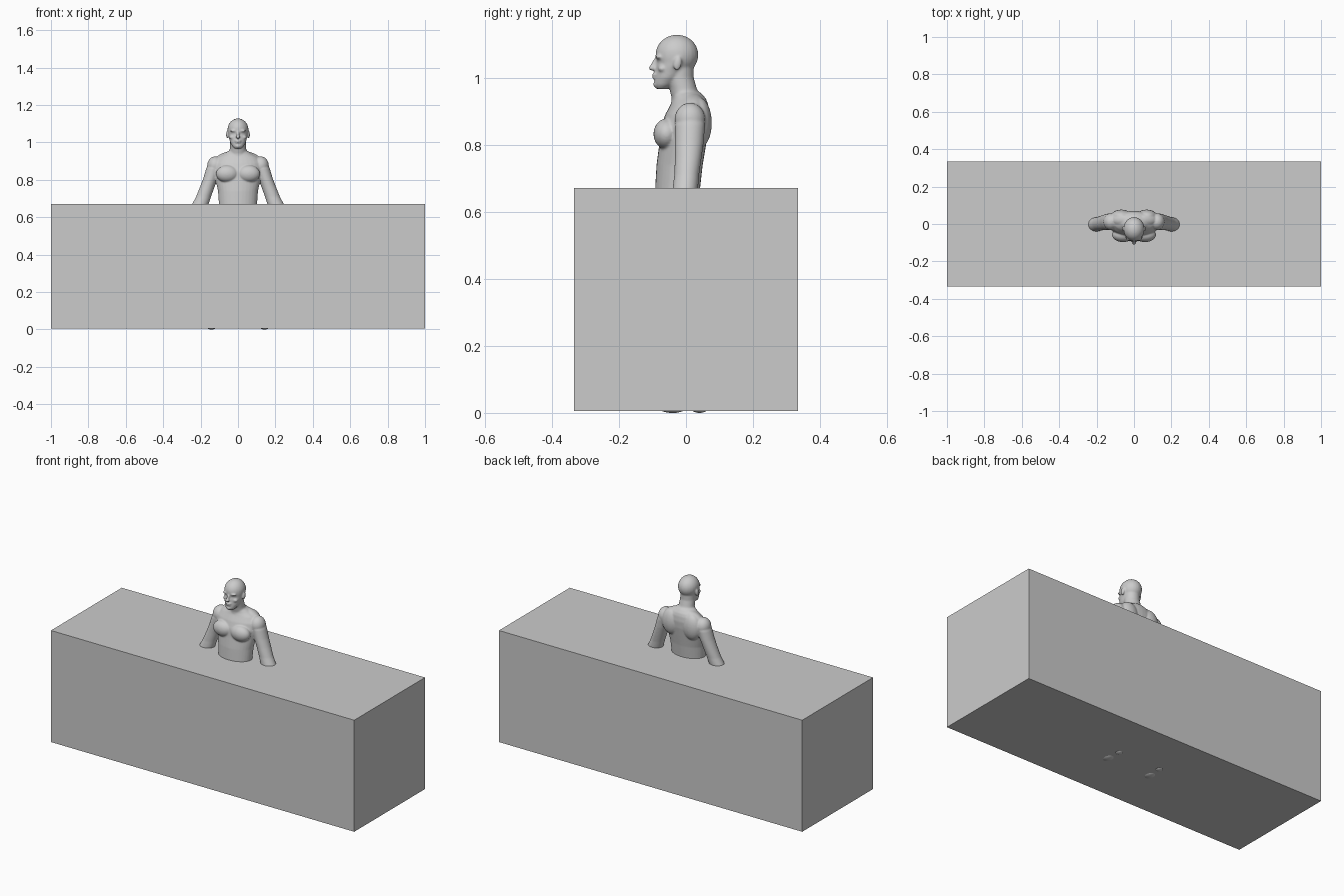
import bpy, bmesh
from math import cos, sin, pi
from mathutils import Matrix, Vector


def finish(name, bm):
    bmesh.ops.recalc_face_normals(bm, faces=bm.faces)
    mesh = bpy.data.meshes.new(name)
    bm.to_mesh(mesh)
    bm.free()
    obj = bpy.data.objects.new(name, mesh)
    bpy.context.collection.objects.link(obj)
    return obj


def loft(bm, rings, n=32):
    """Closed tube through horizontal ellipses (x, y, z, rx, ry)."""
    loops = [[bm.verts.new((x + rx * cos(2 * pi * i / n), y + ry * sin(2 * pi * i / n), z))
              for i in range(n)] for x, y, z, rx, ry in rings]
    for a, b in zip(loops, loops[1:]):
        for i in range(n):
            j = (i + 1) % n
            bm.faces.new((a[i], a[j], b[j], b[i]))
    bm.faces.new(loops[0][::-1])
    bm.faces.new(loops[-1])


def profile(bm, rows):
    """Centred loft from rows of (z, half width, front y, back y)."""
    loft(bm, [(0, (f + b) / 2, z, w, (b - f) / 2) for z, w, f, b in rows])


def blob(bm, c, r, tilt=0, axis='X'):
    m = Matrix.Translation(Vector(c)) @ Matrix.Rotation(tilt, 4, axis) @ Matrix.Diagonal((*r, 1))
    bmesh.ops.create_uvsphere(bm, u_segments=24, v_segments=16, radius=1, matrix=m)


# Block around the lower body
bm = bmesh.new()
bmesh.ops.create_cube(bm, size=1, matrix=Matrix.Translation((0, 0, 0.3385))
                      @ Matrix.Diagonal((2, 0.667, 0.665, 1)))
finish("block", bm)

bm = bmesh.new()

# Torso and neck
profile(bm, [(0.46, 0.09, -0.07, 0.06), (0.54, 0.118, -0.085, 0.075), (0.61, 0.107, -0.092, 0.05),
             (0.67, 0.102, -0.092, 0.042), (0.74, 0.107, -0.088, 0.050), (0.80, 0.120, -0.080, 0.060),
             (0.85, 0.130, -0.076, 0.068), (0.89, 0.128, -0.062, 0.070), (0.92, 0.108, -0.046, 0.066),
             (0.937, 0.078, -0.040, 0.060), (0.955, 0.050, -0.040, 0.045)])
profile(bm, [(0.90, 0.055, -0.045, 0.065), (0.94, 0.050, -0.043, 0.050), (0.965, 0.044, -0.049, 0.033),
             (1.00, 0.042, -0.060, 0.023), (1.04, 0.042, -0.060, 0.023)])

# Skull and face
blob(bm, (0, -0.027, 1.068), (0.056, 0.064, 0.060))
profile(bm, [(0.966, 0.018, -0.088, -0.055), (0.978, 0.030, -0.095, -0.035), (1.00, 0.042, -0.093, -0.012),
             (1.03, 0.050, -0.090, 0.012), (1.045, 0.053, -0.086, 0.02), (1.06, 0.055, -0.090, 0.028),
             (1.085, 0.054, -0.085, 0.028)])
blob(bm, (0, -0.095, 1.042), (0.007, 0.008, 0.022), -0.45)     # nose bridge
blob(bm, (0, -0.100, 1.029), (0.012, 0.012, 0.008))            # nose tip
blob(bm, (0, -0.092, 1.009), (0.018, 0.010, 0.005))            # upper lip
blob(bm, (0, -0.091, 1.000), (0.016, 0.010, 0.005))            # lower lip
blob(bm, (0, -0.086, 0.980), (0.016, 0.012, 0.011))            # chin

for s in (-1, 1):
    # Brow, cheek and ear
    blob(bm, (s * 0.022, -0.080, 1.062), (0.020, 0.011, 0.007))
    blob(bm, (s * 0.030, -0.070, 1.027), (0.016, 0.014, 0.011))
    blob(bm, (s * 0.057, -0.025, 1.042), (0.007, 0.012, 0.021), -0.2)
    # Chest, shoulder blades, trapezius
    blob(bm, (s * 0.058, -0.058, 0.832), (0.060, 0.039, 0.046))
    blob(bm, (s * 0.068, 0.040, 0.865), (0.056, 0.037, 0.075))
    blob(bm, (s * 0.068, 0.022, 0.925), (0.058, 0.030, 0.021), s * 0.35, 'Y')
    # Shoulder and arm
    blob(bm, (s * 0.122, 0.012, 0.875), (0.043, 0.046, 0.050))
    loft(bm, [(s * x, y, z, rx, ry) for x, y, z, rx, ry in (
        (0.118, 0.015, 0.89, 0.038, 0.038), (0.130, 0.012, 0.86, 0.040, 0.045),
        (0.146, 0.010, 0.81, 0.039, 0.043), (0.163, 0.007, 0.765, 0.039, 0.040),
        (0.184, 0.002, 0.71, 0.040, 0.037), (0.201, -0.002, 0.67, 0.044, 0.038),
        (0.225, -0.012, 0.61, 0.036, 0.034), (0.25, -0.025, 0.53, 0.025, 0.024),
        (0.265, -0.03, 0.46, 0.02, 0.035), (0.27, -0.03, 0.41, 0.012, 0.025))])
    # Leg and foot
    loft(bm, [(s * x, y, z, rx, ry) for x, y, z, rx, ry in (
        (0.062, 0, 0.54, 0.058, 0.075), (0.072, -0.005, 0.46, 0.062, 0.075),
        (0.095, -0.005, 0.33, 0.046, 0.055), (0.110, 0.005, 0.28, 0.040, 0.045),
        (0.122, 0.015, 0.20, 0.038, 0.046), (0.135, 0.025, 0.08, 0.022, 0.028),
        (0.137, 0.025, 0.03, 0.022, 0.03))])
    blob(bm, (s * 0.137, 0.040, 0.0195), (0.025, 0.030, 0.02))
    blob(bm, (s * 0.142, -0.040, 0.0195), (0.033, 0.045, 0.02))
    blob(bm, (s * 0.140, 0.0, 0.032), (0.026, 0.055, 0.022))

# Fuse all body forms into one smooth skin
body = finish("standing_figure", bm)
remesh = body.modifiers.new("fuse", 'REMESH')
remesh.mode = 'VOXEL'
remesh.voxel_size = 0.004
remesh.use_smooth_shade = True
soften = body.modifiers.new("soften", 'SMOOTH')
soften.factor = 0.5
soften.iterations = 6
